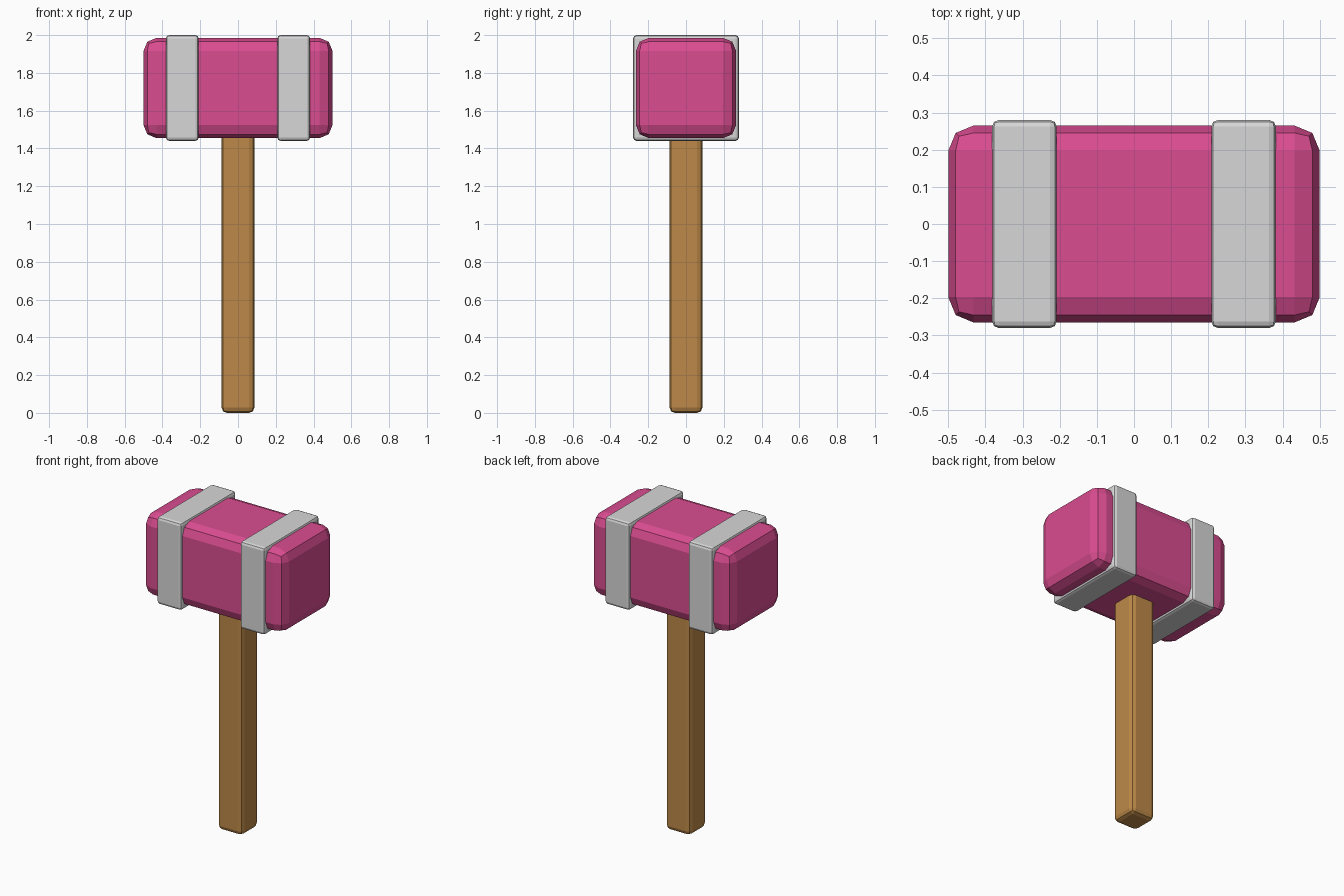
import bpy
import bmesh

default = bpy.data.objects.get("Cube")
if default:
    bpy.data.objects.remove(default, do_unlink=True)


def make_material(name, rgb):
    mat = bpy.data.materials.new(name)
    mat.use_nodes = True
    mat.diffuse_color = (*rgb, 1)
    shader = next(n for n in mat.node_tree.nodes if n.type == 'BSDF_PRINCIPLED')
    shader.inputs["Base Color"].default_value = (*rgb, 1)
    return mat


def rounded_box(name, center, size, bevel, mat):
    """Flat-shaded box with a two-step bevel on every edge."""
    bm = bmesh.new()
    bmesh.ops.create_cube(bm, size=1)
    bmesh.ops.scale(bm, vec=size, verts=bm.verts)
    mesh = bpy.data.meshes.new(name)
    bm.to_mesh(mesh)
    bm.free()
    mesh.materials.append(mat)
    obj = bpy.data.objects.new(name, mesh)
    obj.location = center
    bpy.context.collection.objects.link(obj)
    mod = obj.modifiers.new("Bevel", 'BEVEL')
    mod.width = bevel
    mod.segments = 2
    return obj


pink = make_material("pink", (0.70, 0.073, 0.28))
metal = make_material("light grey", (0.68, 0.68, 0.68))
wood = make_material("wood brown", (0.51, 0.25, 0.065))

# Mallet head and handle
head_z = 1.72
rounded_box("head", (0, 0, head_z), (1.0, 0.53, 0.53), 0.068, pink)
rounded_box("handle", (0, 0, 0.8), (0.174, 0.174, 1.6), 0.028, wood)

# Metal bands around the head
for side, sign in (("left", 1), ("right", -1)):
    rounded_box(side + "_band", (sign * 0.295, 0, head_z),
                (0.174, 0.56, 0.56), 0.018, metal)
